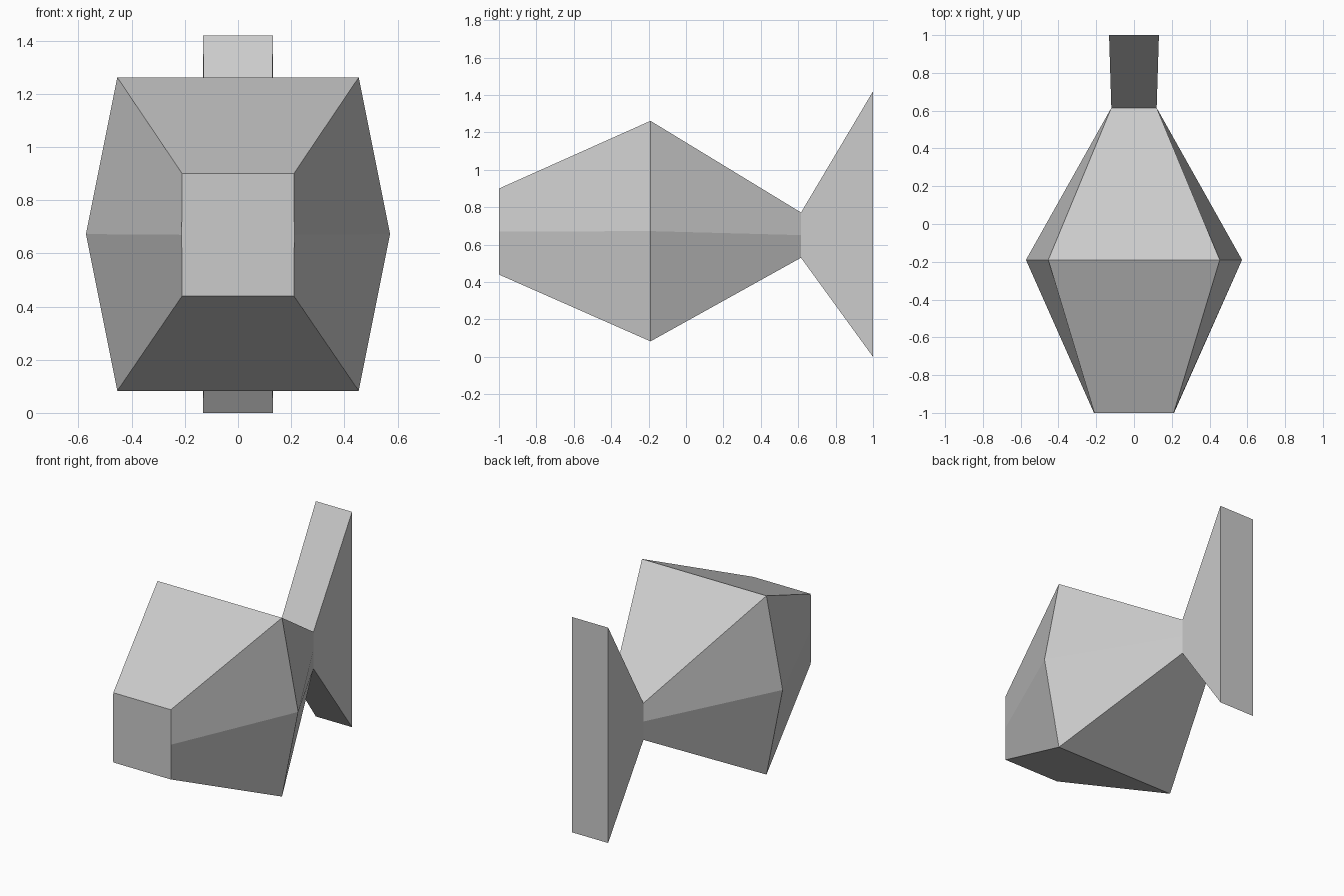
import bpy
import bmesh

cube = bpy.data.objects.get("Cube")
if cube:
    bpy.data.objects.remove(cube, do_unlink=True)

GREY = (0.6, 0.6, 0.6, 1)
mat = bpy.data.materials.new("light grey")
mat.use_nodes = True
mat.diffuse_color = GREY
mat.node_tree.nodes["Principled BSDF"].inputs["Base Color"].default_value = GREY

# Cross-sections from nose to tail: y, bottom z, top z, half width at corners, half width at middle
SECTIONS = [
    (-1.0, 0.44, 0.90, 0.21, 0.212),
    (-0.19, 0.083, 1.262, 0.454, 0.572),
    (0.615, 0.53, 0.772, 0.12, 0.12),
    (1.0, 0.0, 1.42, 0.132, 0.132),
]


def add_ring(bm, y, low, high, corner, middle):
    """Six-sided ring with a side ridge halfway up."""
    mid = (low + high) / 2
    right = [(-corner, low), (-middle, mid), (-corner, high)]
    left = [(-x, z) for x, z in reversed(right)]
    return [bm.verts.new((x, y, z)) for x, z in right + left]


# Fish: body and tail fin are one continuous skin
bm = bmesh.new()
rings = [add_ring(bm, *section) for section in SECTIONS]
for a, b in zip(rings, rings[1:]):
    for i in range(6):
        j = (i + 1) % 6
        bm.faces.new((a[i], a[j], b[j], b[i]))
bm.faces.new(rings[0])
bm.faces.new(rings[-1])
bmesh.ops.recalc_face_normals(bm, faces=bm.faces)

mesh = bpy.data.meshes.new("fish_body")
bm.to_mesh(mesh)
bm.free()
mesh.materials.append(mat)
body = bpy.data.objects.new("fish_body", mesh)
bpy.context.collection.objects.link(body)
